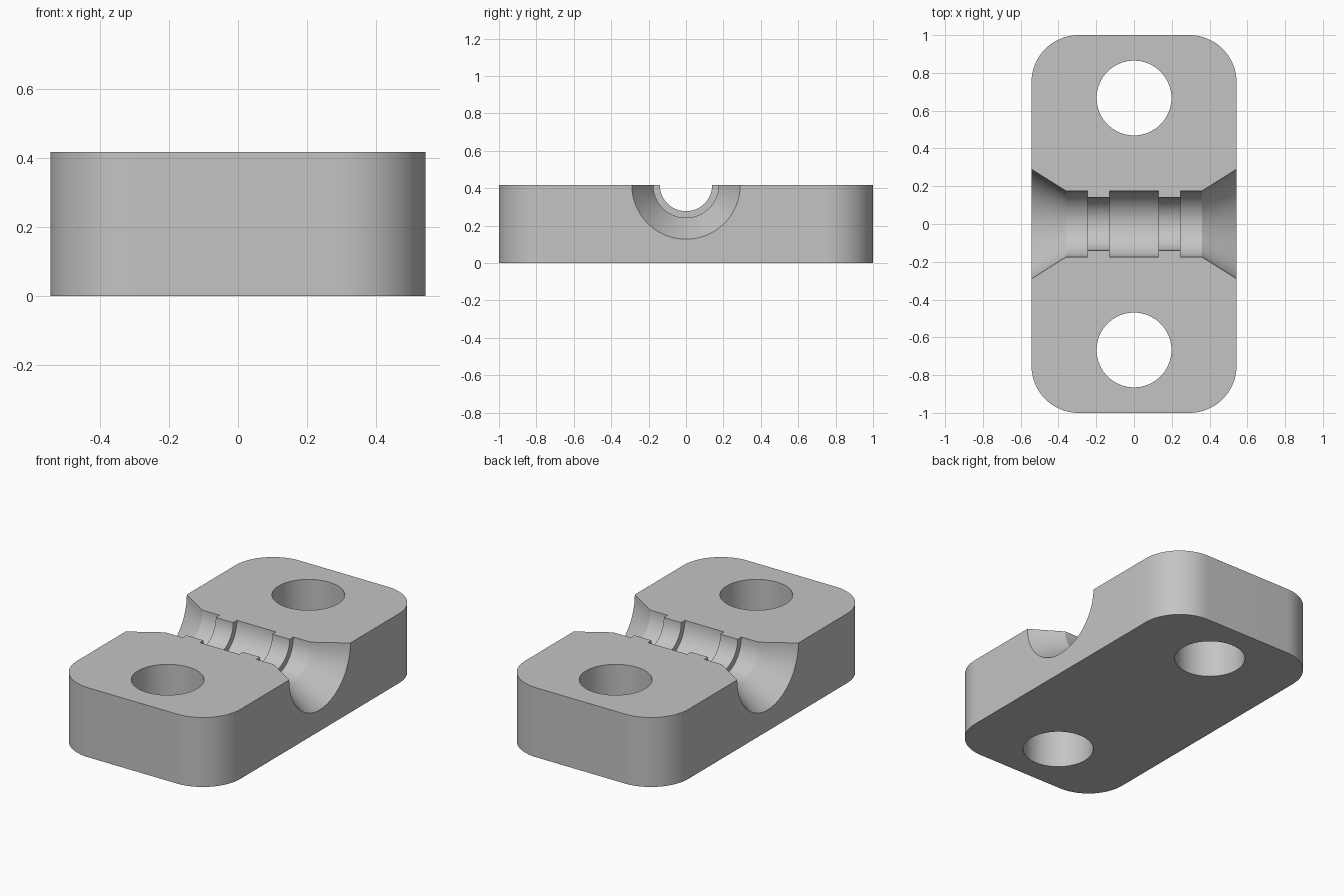
import bpy, bmesh, math
from mathutils import Vector

cube = bpy.data.objects.get("Cube")
if cube:
    bpy.data.objects.remove(cube, do_unlink=True)

HALF_X, HALF_Y, HEIGHT, CORNER = 0.543, 1.0, 0.417, 0.25
HOLE_Y, HOLE_R = 0.667, 0.198

grey = bpy.data.materials.new("plain grey")
grey.use_nodes = True
colour = (0.55, 0.55, 0.55, 1)
grey.diffuse_color = colour
grey.node_tree.nodes["Principled BSDF"].inputs["Base Color"].default_value = colour


def make_object(name, bm):
    bmesh.ops.recalc_face_normals(bm, faces=bm.faces)
    mesh = bpy.data.meshes.new(name)
    bm.to_mesh(mesh)
    bm.free()
    mesh.materials.append(grey)
    obj = bpy.data.objects.new(name, mesh)
    bpy.context.collection.objects.link(obj)
    return obj


def prism(name, outline, z0, z1):
    """Extrude a flat outline from z0 up to z1."""
    bm = bmesh.new()
    face = bm.faces.new([bm.verts.new((x, y, z0)) for x, y in outline])
    ext = bmesh.ops.extrude_face_region(bm, geom=[face])
    top = [v for v in ext["geom"] if isinstance(v, bmesh.types.BMVert)]
    bmesh.ops.translate(bm, verts=top, vec=Vector((0, 0, z1 - z0)))
    return make_object(name, bm)


def arc(cx, cy, r, start, sweep, steps):
    return [(cx + r * math.cos(start + sweep * i / steps),
             cy + r * math.sin(start + sweep * i / steps)) for i in range(steps + 1)]


def lathe_x(name, profile, segments):
    """Closed solid of revolution around a level axis along x at the top face."""
    bm = bmesh.new()
    rings = []
    for x, r in profile:
        angles = [2 * math.pi * i / segments for i in range(segments)]
        rings.append([bm.verts.new((x, r * math.cos(a), HEIGHT + r * math.sin(a)))
                      for a in angles])
    for a, b in zip(rings, rings[1:]):
        for i in range(segments):
            j = (i + 1) % segments
            bm.faces.new((a[i], a[j], b[j], b[i]))
    bm.faces.new(rings[0])
    bm.faces.new(rings[-1])
    return make_object(name, bm)


# Block with rounded vertical corners
outline = []
for k, (sx, sy) in enumerate([(1, 1), (-1, 1), (-1, -1), (1, -1)]):
    outline += arc(sx * (HALF_X - CORNER), sy * (HALF_Y - CORNER), CORNER,
                   k * math.pi / 2, math.pi / 2, 20)
block = prism("clamp_block", outline, 0, HEIGHT)

# Bolt hole cutters
cutters = []
for name, side in (("front_hole_cutter", -1), ("back_hole_cutter", 1)):
    circle = arc(0, side * HOLE_Y, HOLE_R, 0, 2 * math.pi, 72)[:-1]
    cutters.append(prism(name, circle, -0.1, HEIGHT + 0.1))

# Stepped channel cutter with flared mouths
half = [(0.13, 0.175), (0.13, 0.14), (0.245, 0.14), (0.245, 0.175),
        (0.36, 0.175), (HALF_X, 0.29), (HALF_X + 0.1, 0.353)]
profile = [(-x, r) for x, r in reversed(half)] + half
cutters.append(lathe_x("channel_cutter", profile, 72))

for cutter in cutters:
    mod = block.modifiers.new(cutter.name, "BOOLEAN")
    mod.operation = "DIFFERENCE"
    mod.solver = "EXACT"
    mod.object = cutter

# Apply the cuts, then remove the cutters
bpy.ops.object.select_all(action="DESELECT")
block.select_set(True)
bpy.context.view_layer.objects.active = block
for mod in list(block.modifiers):
    bpy.ops.object.modifier_apply(modifier=mod.name)
for cutter in cutters:
    bpy.data.objects.remove(cutter, do_unlink=True)

bpy.ops.object.shade_smooth_by_angle(angle=math.radians(25))
